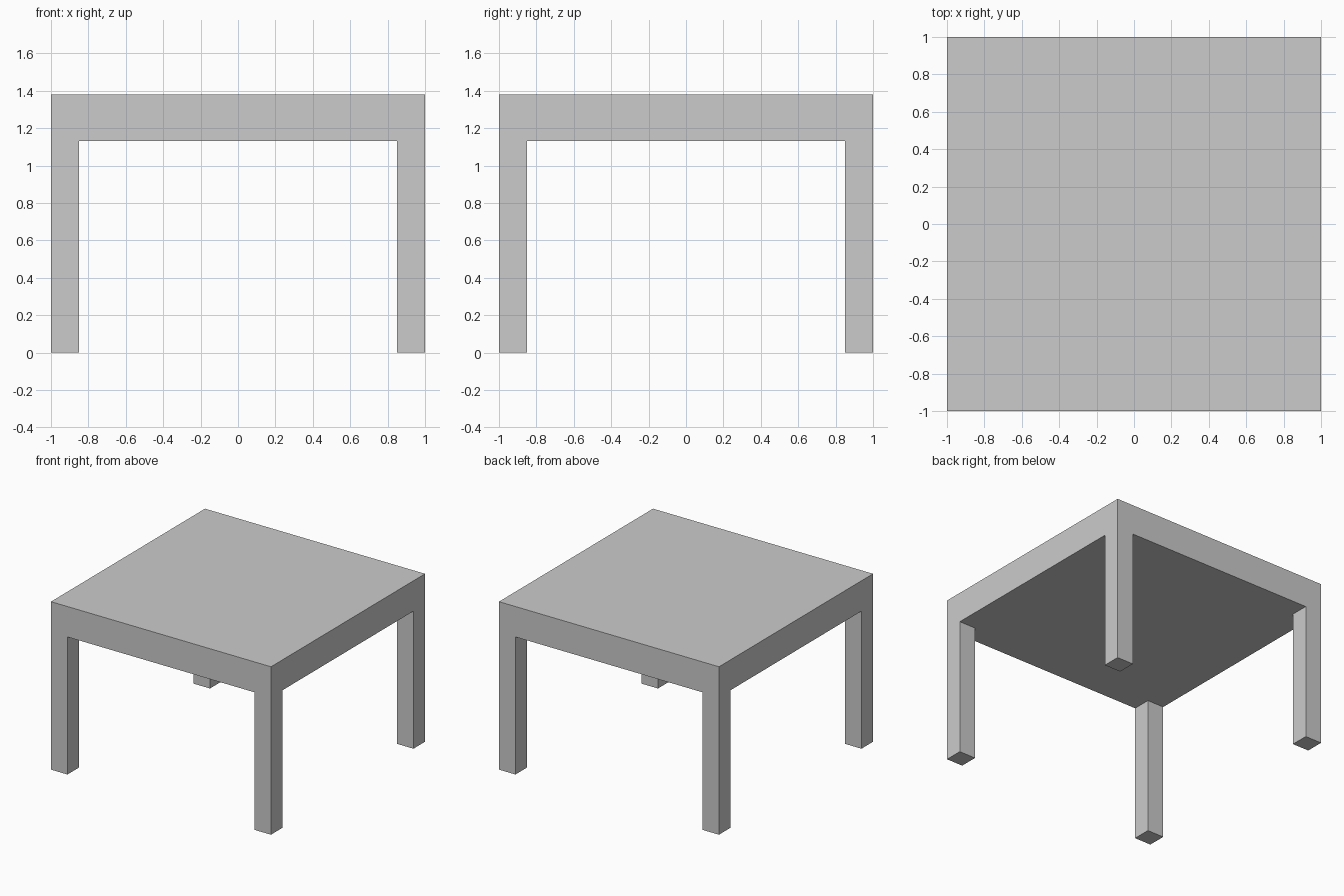
import bpy, bmesh
from mathutils import Matrix

if "Cube" in bpy.data.objects:
    bpy.data.objects.remove(bpy.data.objects["Cube"])

HALF, LEG = 1.0, 0.15            # half width of table, leg thickness
TOP, UNDER = 1.38, 1.13          # top surface and underside heights
INNER = HALF - LEG

bm = bmesh.new()

# Thick square tabletop
bmesh.ops.create_cube(bm, size=1, matrix=(
    Matrix.Translation((0, 0, (TOP + UNDER) / 2))
    @ Matrix.Diagonal((2 * HALF, 2 * HALF, TOP - UNDER, 1))))

# Cut lines along the inner sides of the legs
for axis in (0, 1):
    for side in (-1, 1):
        co, no = [0, 0, 0], [0, 0, 0]
        co[axis], no[axis] = side * INNER, 1
        bmesh.ops.bisect_plane(bm, geom=bm.verts[:] + bm.edges[:] + bm.faces[:],
                               plane_co=co, plane_no=no)

# Legs: extrude the four corner faces of the underside to the floor
bm.normal_update()
corners = [f for f in bm.faces if f.normal.z < -0.9
           and min(abs(c) for c in f.calc_center_median().xy) > INNER]
for face in corners:
    out = bmesh.ops.extrude_face_region(bm, geom=[face])
    for v in out["geom"]:
        if isinstance(v, bmesh.types.BMVert):
            v.co.z = 0

# Merge flat areas and tidy normals
bmesh.ops.dissolve_limit(bm, angle_limit=0.01, verts=bm.verts[:], edges=bm.edges[:])
bmesh.ops.recalc_face_normals(bm, faces=bm.faces[:])

mesh = bpy.data.meshes.new("table")
bm.to_mesh(mesh)
bm.free()
bpy.context.collection.objects.link(bpy.data.objects.new("table", mesh))
